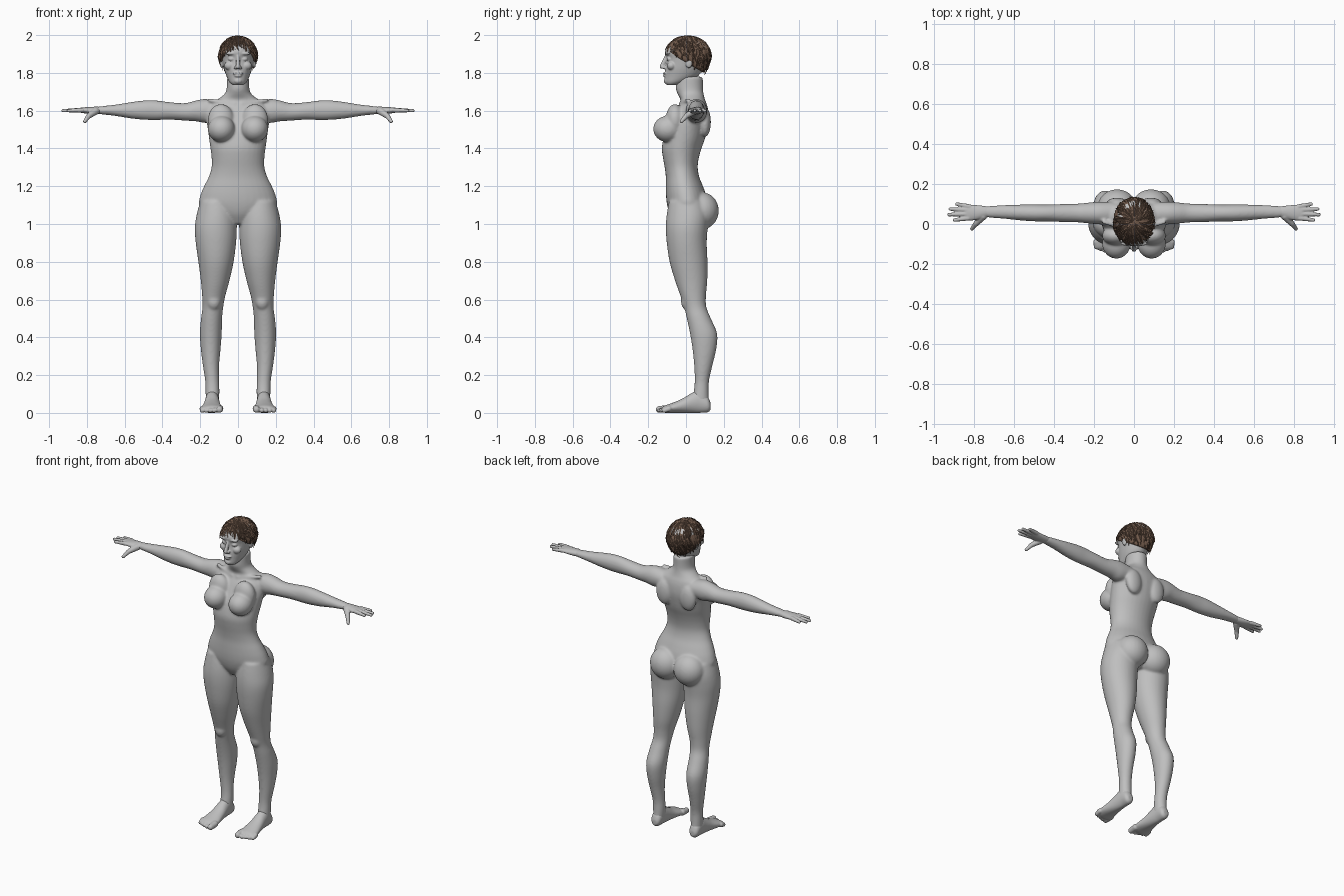
import bpy
import bmesh
import math
import random
from mathutils import Vector, Matrix

if "Cube" in bpy.data.objects:
    bpy.data.objects.remove(bpy.data.objects["Cube"])
random.seed(4)


def material(name, rgb):
    mat = bpy.data.materials.new(name)
    mat.use_nodes = True
    mat.diffuse_color = (*rgb, 1)
    mat.node_tree.nodes["Principled BSDF"].inputs["Base Color"].default_value = (*rgb, 1)
    return mat


CLAY = material("grey clay", (.52, .52, .52))
BROWN = material("hair brown", (.17, .105, .072))
DARK = material("dark hair brown", (.11, .066, .045))


def catmull(a, b, c, d, t):
    return b + .5 * t * (c - a + t * (2 * a - 5 * b + 4 * c - d + t * (3 * (b - c) + d - a)))


def refine(rows, steps=4):
    """Smoothly interpolate rows of section sizes."""
    last, out = len(rows) - 1, []
    for i in range(last):
        near = [rows[max(0, min(last, i + d))] for d in (-1, 0, 1, 2)]
        for s in range(steps):
            out.append([catmull(*column, s / steps) for column in zip(*near)])
    return out + [rows[-1]]


def tube(bm, rows, axis, sides=32):
    """Loft ellipses along an axis; row = position, then bounds on the other two axes."""
    others = [k for k in range(3) if k != axis]
    rings = []
    for pos, a0, a1, b0, b1 in refine(rows):
        ring = []
        for i in range(sides):
            ang = math.tau * i / sides
            p = [pos] * 3
            p[others[0]] = (a0 + a1) / 2 + (a1 - a0) / 2 * math.cos(ang)
            p[others[1]] = (b0 + b1) / 2 + (b1 - b0) / 2 * math.sin(ang)
            ring.append(bm.verts.new(p))
        rings.append(ring)
    for r, s in zip(rings, rings[1:]):
        for i in range(sides):
            j = (i + 1) % sides
            bm.faces.new((r[i], r[j], s[j], s[i]))
    bm.faces.new(rings[0])
    bm.faces.new(rings[-1])


def blob(bm, centre, size):
    bmesh.ops.create_uvsphere(bm, u_segments=24, v_segments=16, radius=1,
                              matrix=Matrix.Translation(centre) @ Matrix.Diagonal((*size, 1)))


def chain(bm, a, b, ra, rb, count=9):
    """Rounded, tapering rod made of overlapping balls."""
    for i in range(count):
        t = i / (count - 1)
        blob(bm, Vector(a).lerp(Vector(b), t), [ra + (rb - ra) * t] * 3)


def make_object(name, bm, mats):
    mesh = bpy.data.meshes.new(name)
    bm.to_mesh(mesh)
    bm.free()
    obj = bpy.data.objects.new(name, mesh)
    bpy.context.collection.objects.link(obj)
    for mat in mats:
        mesh.materials.append(mat)
    return obj


def sculpt(name, bm, voxel, smoothing):
    """Mirror the half, fuse its volumes and soften the joins."""
    bmesh.ops.recalc_face_normals(bm, faces=bm.faces)
    obj = make_object(name, bm, [CLAY])
    obj.modifiers.new("Mirror", 'MIRROR').use_mirror_merge = False
    fuse = obj.modifiers.new("Fuse", 'REMESH')
    fuse.mode, fuse.voxel_size, fuse.use_smooth_shade = 'VOXEL', voxel, True
    soft = obj.modifiers.new("Soften", 'SMOOTH')
    soft.factor, soft.iterations = .5, smoothing


# Torso: height, half width, front, back
torso = [(1.0, .05, -.055, .07), (1.05, .15, -.085, .1), (1.1, .205, -.1, .115),
         (1.15, .2, -.106, .108), (1.2, .18, -.107, .09), (1.25, .155, -.107, .07),
         (1.3, .14, -.113, .062), (1.35, .14, -.122, .068), (1.4, .146, -.128, .082),
         (1.45, .153, -.12, .1), (1.5, .16, -.105, .112), (1.55, .167, -.08, .12),
         (1.6, .167, -.055, .118), (1.635, .15, -.035, .11), (1.66, .108, -.03, .1),
         (1.69, .07, -.045, .093), (1.72, .06, -.055, .09), (1.78, .058, -.05, .09)]
body = bmesh.new()
tube(body, [(z, -w, w, f, b) for z, w, f, b in torso], 2)
blob(body, (.085, .084, 1.07), (.098, .09, .098))        # buttock
blob(body, (.088, -.096, 1.503), (.072, .078, .07))      # breast
blob(body, (.09, -.058, 1.55), (.07, .05, .085))         # upper chest
blob(body, (.085, .1, 1.54), (.055, .032, .08))          # shoulder blade
chain(body, (.02, -.028, 1.635), (.15, .01, 1.655), .012, .012)  # collarbone

# Leg: height, inner, outer, front, back
tube(body, [(1.12, .03, .2, -.09, .1), (1.05, .01, .219, -.102, .12),
            (.98, .006, .229, -.107, .115), (.9, .01, .224, -.102, .11),
            (.8, .023, .21, -.087, .114), (.7, .045, .197, -.058, .113),
            (.62, .067, .19, -.03, .106), (.56, .078, .188, -.01, .108),
            (.5, .084, .196, .004, .132), (.42, .086, .202, .021, .165),
            (.34, .092, .197, .034, .161), (.25, .1, .186, .043, .14),
            (.17, .1, .174, .046, .122), (.11, .098, .172, .04, .12),
            (.05, .102, .17, .03, .122)], 2)
blob(body, (.128, .003, .59), (.036, .03, .045))         # kneecap

# Arm: distance out, front, back, bottom, top
tube(body, [(.1, .0, .11, 1.55, 1.65), (.17, -.002, .112, 1.535, 1.662),
            (.22, .002, .108, 1.543, 1.655), (.28, .008, .102, 1.547, 1.64),
            (.36, .01, .1, 1.552, 1.645), (.44, .013, .097, 1.55, 1.655),
            (.5, .013, .098, 1.552, 1.654), (.57, .018, .097, 1.559, 1.645),
            (.65, .026, .095, 1.572, 1.632), (.72, .031, .09, 1.58, 1.624),
            (.75, .035, .086, 1.584, 1.62)], 0)
sculpt("body", body, .006, 14)

# Hands: palm, fingers and thumb
hand = bmesh.new()
tube(hand, [(.7, .04, .082, 1.588, 1.616), (.74, .033, .089, 1.582, 1.621),
            (.78, .022, .094, 1.582, 1.62), (.82, .017, .097, 1.587, 1.617),
            (.845, .022, .093, 1.591, 1.614)], 0)
for base, base_y, tip, tip_y in ((.83, .029, .898, .02), (.84, .05, .926, .047),
                                 (.838, .07, .919, .075), (.825, .087, .887, .1)):
    chain(hand, (base, base_y, 1.603), (tip, tip_y, 1.6), .0125, .009, 12)
chain(hand, (.755, .04, 1.597), (.79, .002, 1.572), .02, .014)
chain(hand, (.79, .002, 1.572), (.811, -.024, 1.543), .014, .0095)
sculpt("hands", hand, .0035, 4)

# Feet: distance back, inner, outer, sole, top
foot = bmesh.new()
tube(foot, [(.131, .12, .152, .018, .05), (.115, .106, .168, .003, .085),
            (.07, .102, .172, 0, .12), (.03, .098, .176, 0, .105),
            (-.02, .092, .184, 0, .075), (-.07, .084, .194, 0, .054),
            (-.11, .082, .198, 0, .04), (-.125, .092, .188, .008, .03)], 1)
chain(foot, (.097, -.1, .022), (.098, -.142, .018), .02, .018)
for i in range(4):
    x = .126 + .021 * i
    chain(foot, (x, -.09, .022), (x, -.139 + .008 * i, .013), .015, .0125)
sculpt("feet", foot, .004, 5)

# Head: height, half width, front, back
skull = [(1.735, .026, -.1, -.05), (1.75, .044, -.112, .0), (1.78, .06, -.112, .06),
         (1.82, .074, -.11, .09), (1.86, .083, -.104, .11), (1.88, .086, -.104, .115),
         (1.91, .088, -.112, .12), (1.94, .086, -.1, .118), (1.97, .066, -.07, .09),
         (1.985, .03, -.03, .045)]
head = bmesh.new()
tube(head, [(z, -w, w, f, b) for z, w, f, b in skull], 2)
chain(head, (0, -.104, 1.888), (0, -.128, 1.833), .009, .012)    # nose
blob(head, (.012, -.115, 1.828), (.01, .012, .008))              # nostril
blob(head, (.034, -.097, 1.903), (.032, .013, .009))             # brow
blob(head, (.034, -.084, 1.873), (.019, .019, .012))             # eyelid
blob(head, (.044, -.077, 1.838), (.029, .024, .024))             # cheek
blob(head, (.008, -.11, 1.797), (.021, .012, .0065))             # upper lip
blob(head, (0, -.11, 1.784), (.02, .012, .0065))                 # lower lip
blob(head, (0, -.102, 1.757), (.022, .016, .016))                # chin
blob(head, (.086, .015, 1.855), (.009, .019, .03))               # ear
sculpt("head", head, .004, 3)


# Hair: a cap over the scalp with layered locks
def hair_limit(angle):
    """Hairline, from high on the forehead to low on the nape."""
    return math.radians(58 + 77 * ((1 + math.sin(angle)) / 2) ** .7)


def hair_point(angle, drop, lift=0):
    over = max(0, drop - math.pi / 2)
    r = 1 - .35 * over if over else math.sin(drop)
    return Vector(((.099 + lift) * r * math.cos(angle),
                   .01 + (.12 + lift) * r * math.sin(angle),
                   1.88 + (.113 + lift) * math.cos(drop)))


cap = bmesh.new()
columns, levels = 48, 14
grid = [[cap.verts.new(hair_point(a, hair_limit(a) * max(k, .05) / levels))
         for k in range(levels + 1)]
        for a in (math.tau * c / columns for c in range(columns))]
for c in range(columns):
    left, right = grid[c], grid[(c + 1) % columns]
    for k in range(levels):
        cap.faces.new((left[k], left[k + 1], right[k + 1], right[k]))
cap.faces.new([column[0] for column in grid])
bmesh.ops.recalc_face_normals(cap, faces=cap.faces)
for face in cap.faces:
    face.smooth = True
cap_object = make_object("hair_cap", cap, [BROWN])
cap_object.modifiers.new("Thickness", 'SOLIDIFY').thickness = .012

locks = bmesh.new()
for n in range(380):
    angle = random.uniform(0, math.tau)
    limit = hair_limit(angle)
    start = limit * random.uniform(.02, .72)
    end = min(start + random.uniform(.5, .9), limit + random.uniform(-.05, .14))
    swirl, width = random.uniform(-.15, .5), random.uniform(.006, .011)
    flick, steps, previous = random.uniform(.002, .007), 6, None
    for k in range(steps + 1):
        t = k / steps
        a, d = angle + swirl * t, start + (end - start) * t
        here = hair_point(a, d, .001 + flick * t)
        along = hair_point(a + swirl * .05, d + .05, .001) - hair_point(a, d, .001)
        out = (here - Vector((0, .01, 1.87))).normalized()
        side = along.cross(out).normalized() * width * (1.05 - t ** 2)
        row = [locks.verts.new(p) for p in (here - side, here + out * .003, here + side)]
        if previous:
            for i in range(2):
                face = locks.faces.new((previous[i], row[i], row[i + 1], previous[i + 1]))
                face.material_index = int(n % 4 == 0)
        previous = row
make_object("hair_locks", locks, [BROWN, DARK])
